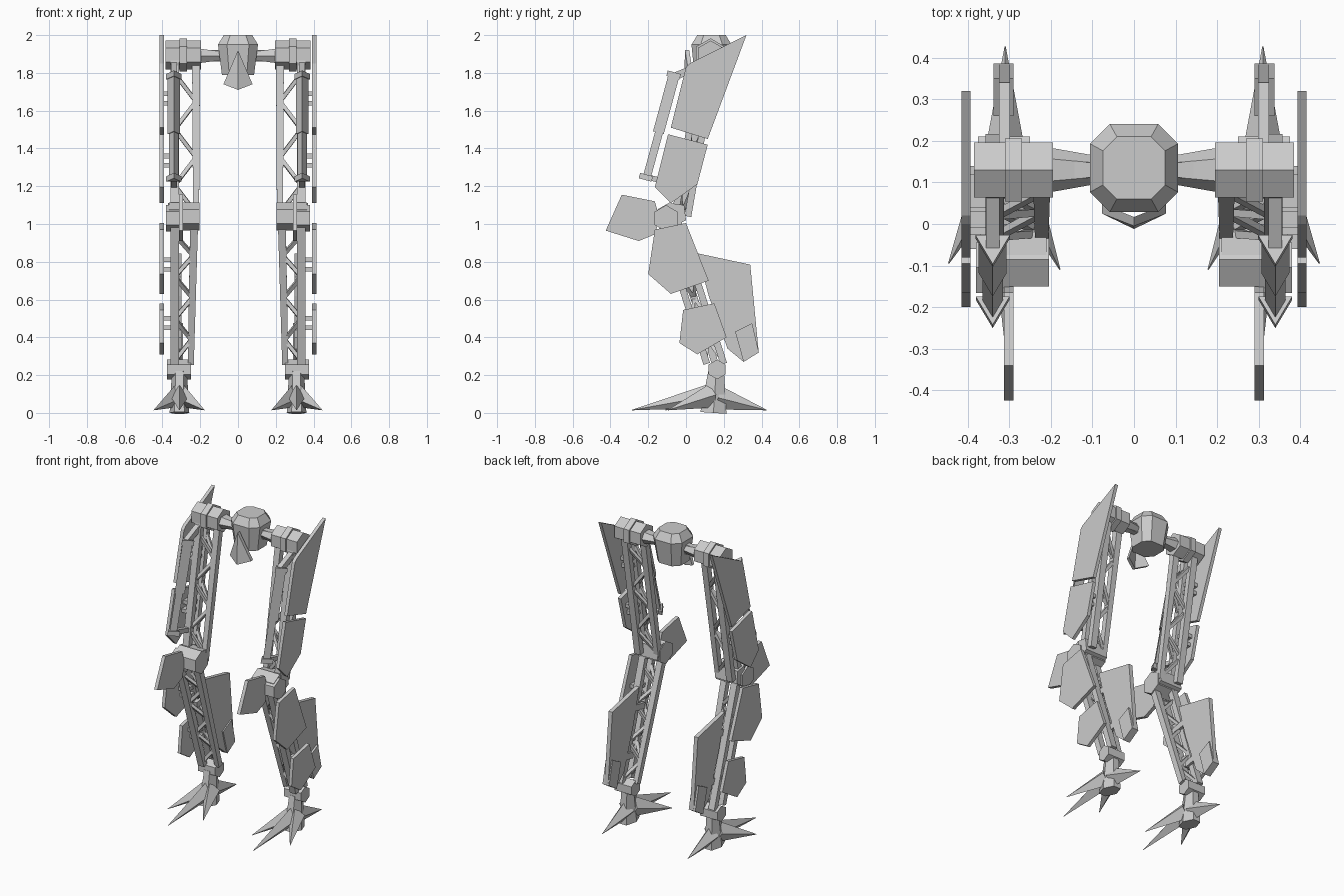
import bpy, bmesh
from math import sin, cos, pi, radians
from mathutils import Vector

if "Cube" in bpy.data.objects:
    bpy.data.objects.remove(bpy.data.objects["Cube"])


def make(name, verts, faces, mirror=True):
    bm = bmesh.new()
    vs = [bm.verts.new(v) for v in verts]
    for f in faces:
        bm.faces.new([vs[i] for i in f])
    bmesh.ops.recalc_face_normals(bm, faces=bm.faces)
    me = bpy.data.meshes.new(name)
    bm.to_mesh(me)
    bm.free()
    ob = bpy.data.objects.new(name, me)
    bpy.context.collection.objects.link(ob)
    if mirror:
        m = ob.modifiers.new("mirror", 'MIRROR')
        m.use_mirror_merge = False
    return ob


def loft(name, rings, mirror=True):
    # skin a closed solid through equal-length rings
    n = len(rings[0])
    verts = [v for r in rings for v in r]
    faces = [range(n), range(n * (len(rings) - 1), n * len(rings))]
    for k in range(len(rings) - 1):
        for i in range(n):
            j = (i + 1) % n
            faces.append((k * n + i, k * n + j, k * n + n + j, k * n + n + i))
    return make(name, verts, faces, mirror)


def plate(name, pts, x0, x1):
    # side profile (y, z) extruded along x
    return loft(name, [[(x, y, z) for y, z in pts] for x in (x0, x1)])


def bar(name, a, b, ra, rb=None, n=4, phase=45):
    # tapered n-sided bar from a to b; radii are (across x, across depth)
    a, b = Vector(a), Vector(b)
    d = (b - a).normalized()
    ref = Vector((1, 0, 0)) if abs(d.x) < 0.9 else Vector((0, 1, 0))
    u = (ref - d * ref.dot(d)).normalized()
    w = d.cross(u)
    k = 2 ** .5 if n == 4 else 1
    rings = []
    for p, r in ((a, ra), (b, rb or ra)):
        angs = [radians(phase) + 2 * pi * i / n for i in range(n)]
        rings.append([p + u * cos(t) * r[0] * k + w * sin(t) * r[1] * k for t in angs])
    return loft(name, rings)


def hexa(y, z, r):
    return [(y + r * sin(i * pi / 3), z + r * cos(i * pi / 3)) for i in range(6)]


# pelvis pod: chamfered octagon rings
def octa(z, h, cy, c=.55):
    k = h * c
    return [(x, cy + y, z) for x, y in ((h, k), (k, h), (-k, h), (-h, k),
                                        (-h, -k), (-k, -h), (k, -h), (h, -k))]


loft("pelvis_pod", [octa(1.79, .085, .13), octa(1.95, .106, .135), octa(2.0, .075, .135)], False)

# folded kite guard on the front
kite = [(0, -.005, 1.92), (.077, .025, 1.74), (0, -.012, 1.71), (-.077, .025, 1.74)]
kv = kite + [(x, y + .022, z) for x, y, z in kite]
make("pelvis_guard", kv, [(0, 1, 2), (0, 2, 3), (4, 6, 5), (4, 7, 6)] +
     [(i, (i + 1) % 4, 4 + (i + 1) % 4, 4 + i) for i in range(4)], False)

# hip arms and hip joints
bar("hip_arm", (.08, .13, 1.89), (.21, .13, 1.89), (.032, .025), (.055, .045), 6, 0)
bar("hip_axle", (.08, .13, 1.89), (.21, .13, 1.89), (.018, .03))
plate("hip_joint", hexa(.13, 1.895, .076), .195, .385)
plate("hip_ring", hexa(.13, 1.895, .088), .27, .31)


# truss legs: one inner rail, two outer rails, zigzag webs
def truss(name, top, bot, off, xin, xout, n):
    ty, tz = top
    by, bz = bot
    at = lambda x, t, o=0: (x, ty + (by - ty) * t + o, tz + (bz - tz) * t)
    xi = lambda t: xin[0] + (xin[1] - xin[0]) * t
    bar(name + "_inner_rail", at(xi(0), 0), at(xi(1), 1), (.021, .02), (.016, .018))
    for o in (-off, off):
        bar(name + "_outer_rail", at(xout, 0, o), at(xout, 1, o), (.022, .018))
        for i in range(n):
            t0, t1 = .1 + .88 * i / n, .1 + .88 * (i + 1) / n
            p, q = at(xi(t0), t0), at(xout, t1, o)
            if i % 2 == 0:
                p, q = at(xout, t0, o), at(xi(t1), t1)
            bar(name + "_web", p, q, (.01, .009))


truss("thigh", (.12, 1.88), (-.025, 1.04), .035, (.222, .222), .335, 5)
truss("shin", (-.09, 1.02), (.155, .26), .045, (.232, .25), .335, 6)

# knee and ankle joints
plate("knee_joint", hexa(-.085, 1.04, .075), .205, .365)
plate("knee_cap", hexa(-.105, 1.03, .07), .30, .38)
plate("knee_rear_block", [(-.08, 1.11), (-.01, 1.1), (.0, 1.02), (-.08, .98)], .21, .37)
plate("ankle_joint", hexa(.165, .23, .052), .25, .375)

# three-sided piston in front of the thigh
P0, P1 = Vector((.34, -.05, 1.80)), Vector((.34, -.205, 1.23))
for nm, s, e, r in (("cap", 0, .05, .048), ("sleeve", .04, .56, .039),
                    ("rod", .5, .97, .028), ("foot", .95, 1.0, .047)):
    bar("piston_" + nm, P0.lerp(P1, s), P0.lerp(P1, e), (r, r), None, 3, 90)
bar("piston_top_mount", (.34, -.05, 1.785), (.34, .08, 1.84), (.016, .02))
bar("piston_low_mount", (.34, -.19, 1.245), (.34, -.02, 1.2), (.016, .014))

# outer armour plates with standoffs
armour = {
    "thigh_upper_plate": [(.32, 2.0), (.115, 1.45), (-.08, 1.51), (0, 1.83), (.02, 1.85)],
    "thigh_lower_plate": [(-.095, 1.475), (.115, 1.42), (.06, 1.21), (-.08, 1.11), (-.165, 1.195)],
    "shin_upper_plate": [(-.165, .97), (0, 1.005), (.12, .70), (-.08, .63), (-.2, .735)],
    "shin_lower_plate": [(-.015, .545), (.15, .58), (.215, .40), (.06, .31), (-.035, .37)],
}
for nm, pts in armour.items():
    plate(nm, pts, .393, .415)
for y, z in ((.08, 1.69), (.07, 1.64), (.03, 1.36), (.015, 1.31),
             (-.02, .81), (0, .76), (.08, .5), (.1, .45)):
    bar("plate_standoff", (.33, y, z), (.415, y, z), (.04, .012))

# knee fin and calf fin
plate("knee_fin", [(-.34, 1.155), (-.165, 1.12), (-.14, 1.03), (-.165, .945),
                   (-.25, .91), (-.425, .965)], .29, .313)
plate("calf_fin", [(.06, .845), (.34, .785), (.385, .32), (.305, .27), (.22, .34), (.12, .62)],
      .298, .325)
plate("calf_pad", [(.26, .43), (.35, .475), (.386, .32), (.305, .27)], .29, .338)
bar("calf_fin_mount", (.31, .0, .7), (.31, .15, .73), (.012, .02))
bar("calf_fin_low_mount", (.31, .12, .42), (.31, .27, .45), (.012, .02))

# foot: pedestal and claws
bar("foot_post", (.31, .145, 0), (.31, .16, .22), (.052, .08), (.04, .048), 6, 0)
for nm, root, tip in (("front_claw", (.31, .13, .09), (.31, -.285, .015)),
                      ("outer_claw", (.33, .14, .09), (.446, -.095, .015)),
                      ("inner_claw", (.29, .14, .09), (.178, -.11, .015)),
                      ("rear_claw", (.31, .17, .08), (.31, .427, .015))):
    bar(nm, root, tip, (.035, .045), (.001, .001), 4, 0)
